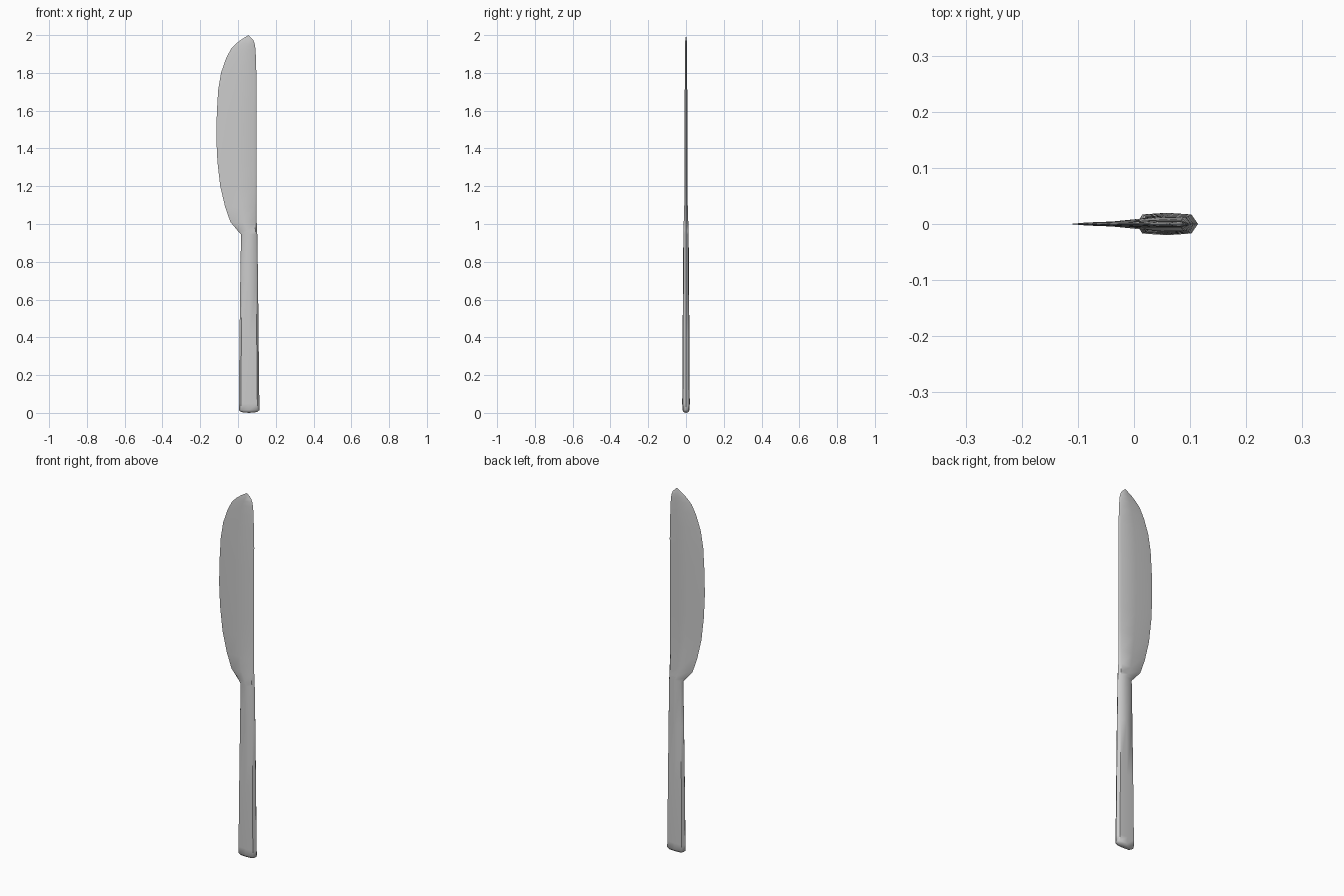
import bpy, bmesh

# Stations along the knife: z, cutting-edge x, spine x, half thickness, blade amount (0 handle .. 1 blade)
stations = [
    (0.004, 0.017, 0.100, 0.013, 0.0),
    (0.015, 0.004, 0.114, 0.019, 0.0),
    (0.05, 0.004, 0.113, 0.020, 0.0),
    (0.40, 0.008, 0.109, 0.018, 0.0),
    (0.70, 0.012, 0.106, 0.016, 0.0),
    (0.945, 0.016, 0.102, 0.014, 0.0),
    (0.965, -0.002, 0.101, 0.014, 0.4),
    (1.01, -0.040, 0.099, 0.013, 0.8),
    (1.09, -0.068, 0.098, 0.010, 1.0),
    (1.20, -0.094, 0.098, 0.007, 1.0),
    (1.33, -0.109, 0.098, 0.007, 1.0),
    (1.46, -0.115, 0.098, 0.007, 1.0),
    (1.59, -0.112, 0.098, 0.007, 1.0),
    (1.71, -0.105, 0.099, 0.007, 1.0),
    (1.80, -0.090, 0.097, 0.006, 1.0),
    (1.88, -0.062, 0.095, 0.006, 1.0),
    (1.93, -0.035, 0.092, 0.005, 1.0),
    (1.955, -0.010, 0.088, 0.005, 1.0),
    (1.975, 0.015, 0.080, 0.004, 1.0),
]

# Half section: fraction across the width and thickness for handle / blade
handle_half = [(0, 0), (0.10, 0.85), (0.5, 1), (0.90, 0.85), (1, 0)]
blade_half = [(0, 0), (0.14, 0.38), (0.5, 0.8), (0.93, 0.95), (1, 0)]


def section(z, x0, x1, t, k):
    half = [(a[0] + (b[0] - a[0]) * k, a[1] + (b[1] - a[1]) * k)
            for a, b in zip(handle_half, blade_half)]
    pts = [(u, -v) for u, v in half] + [(u, v) for u, v in half[-2:0:-1]]
    return [(x0 + (x1 - x0) * u, t * v, z) for u, v in pts]


# Loft handle and blade as one continuous forged body
bm = bmesh.new()
rings = [[bm.verts.new(p) for p in section(*s)] for s in stations]
n = len(rings[0])
for lo, hi in zip(rings, rings[1:]):
    for i in range(n):
        j = (i + 1) % n
        bm.faces.new((lo[i], lo[j], hi[j], hi[i]))

# Domed butt and pointed tip
butt = bm.verts.new((0.058, 0, 0))
tip = bm.verts.new((0.055, 0, 2.0))
for i in range(n):
    j = (i + 1) % n
    bm.faces.new((rings[0][j], rings[0][i], butt))
    bm.faces.new((rings[-1][i], rings[-1][j], tip))
bmesh.ops.recalc_face_normals(bm, faces=bm.faces)

mesh = bpy.data.meshes.new("table_knife")
bm.to_mesh(mesh)
bm.free()
knife = bpy.data.objects.new("table_knife", mesh)
bpy.context.collection.objects.link(knife)
bpy.context.view_layer.objects.active = knife
knife.select_set(True)
bpy.ops.object.shade_smooth_by_angle(angle=0.9)
